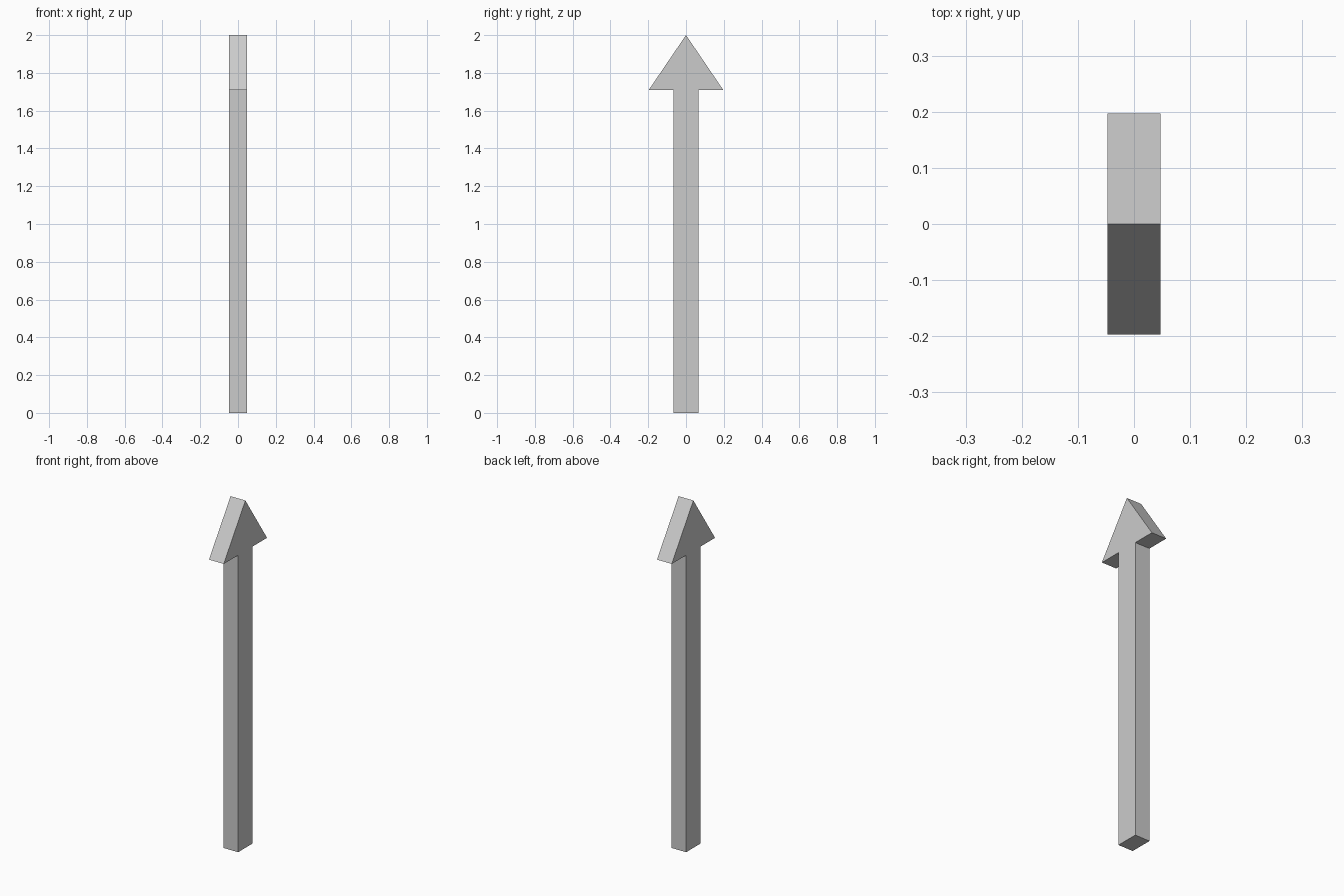
import bpy, bmesh

if "Cube" in bpy.data.objects:
    bpy.data.objects.remove(bpy.data.objects["Cube"])

HALF_DEPTH = 0.047   # half thickness along x
NECK = 1.71          # height where the head begins

# Arrow outline, right half (y, z) from base to tip, then mirrored
half = [(0.066, 0), (0.066, NECK), (0.197, NECK)]
outline = half + [(0, 2)] + [(-y, z) for y, z in reversed(half)]

# Extrude the outline through the thickness
bm = bmesh.new()
face = bm.faces.new([bm.verts.new((-HALF_DEPTH, y, z)) for y, z in outline])
ext = bmesh.ops.extrude_face_region(bm, geom=[face], use_keep_orig=True)
moved = [g for g in ext["geom"] if isinstance(g, bmesh.types.BMVert)]
bmesh.ops.translate(bm, verts=moved, vec=(2 * HALF_DEPTH, 0, 0))
bmesh.ops.recalc_face_normals(bm, faces=bm.faces)

mesh = bpy.data.meshes.new("arrow")
bm.to_mesh(mesh)
bm.free()
bpy.context.collection.objects.link(bpy.data.objects.new("arrow", mesh))
